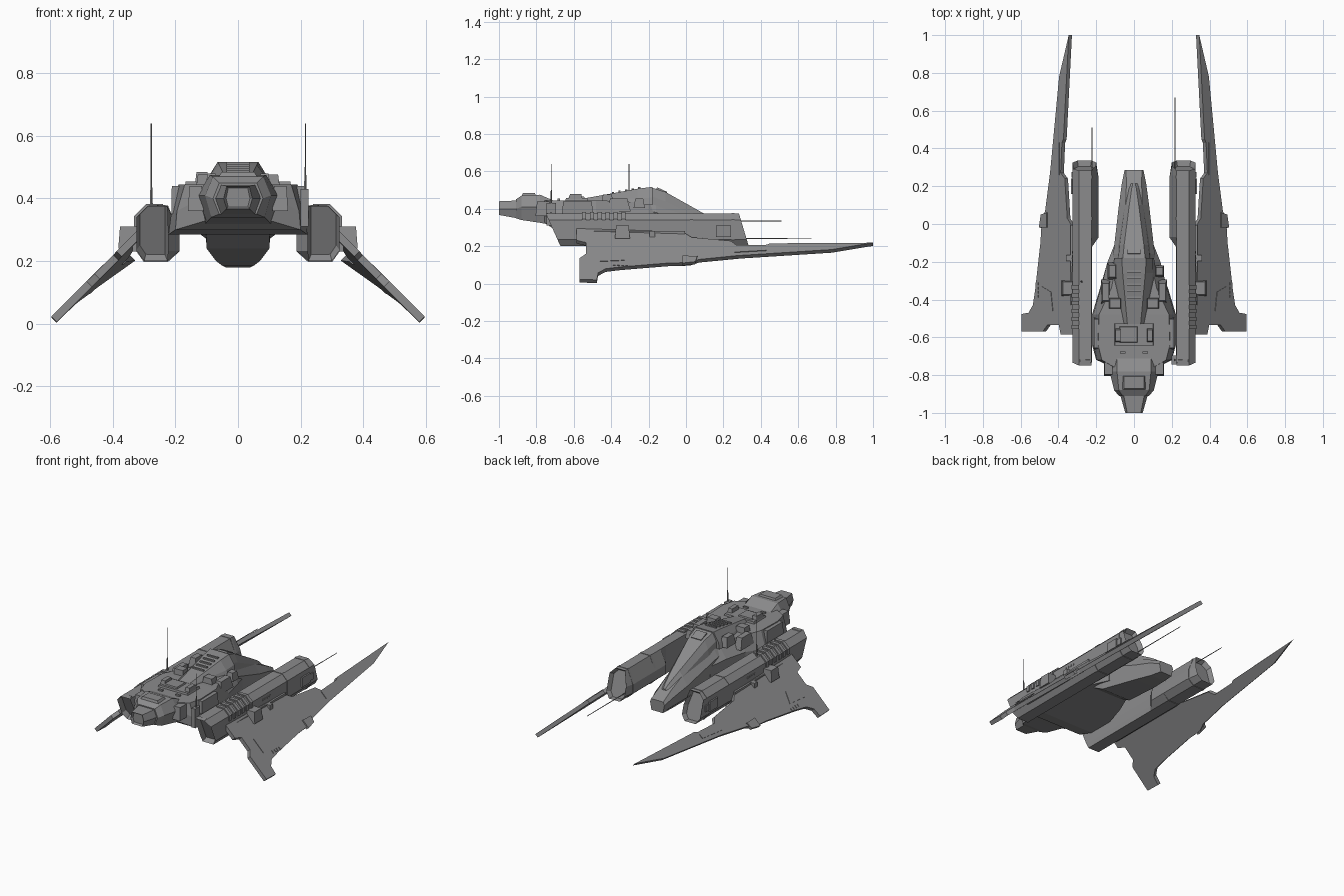
import bpy, bmesh, math
from mathutils import Vector, Matrix

if "Cube" in bpy.data.objects:
    bpy.data.objects.remove(bpy.data.objects["Cube"])

def material(name, v):
    m = bpy.data.materials.new(name)
    m.diffuse_color = (v, v, v * 1.02, 1)
    m.use_nodes = True
    m.node_tree.nodes["Principled BSDF"].inputs["Base Color"].default_value = m.diffuse_color
    return m

GREY = material("hull_grey", 0.26)

def finish(name, bm, mirror=False):
    if mirror:
        d = bmesh.ops.duplicate(bm, geom=bm.verts[:] + bm.edges[:] + bm.faces[:])
        for v in d["geom"]:
            if isinstance(v, bmesh.types.BMVert):
                v.co.x *= -1
    bmesh.ops.recalc_face_normals(bm, faces=bm.faces[:])
    me = bpy.data.meshes.new(name)
    bm.to_mesh(me)
    bm.free()
    me.materials.append(GREY)
    ob = bpy.data.objects.new(name, me)
    bpy.context.collection.objects.link(ob)
    return ob

def loft(name, rings, mirror=False, recess=()):
    """Skin a list of equal point rings; recess end caps as (inset, depth)."""
    bm = bmesh.new()
    vs = [[bm.verts.new(p) for p in r] for r in rings]
    n = len(vs[0])
    for a, b in zip(vs, vs[1:]):
        for i in range(n):
            bm.faces.new((a[i], a[(i + 1) % n], b[(i + 1) % n], b[i]))
    caps = [bm.faces.new(vs[0][::-1]), bm.faces.new(vs[-1])]
    bmesh.ops.recalc_face_normals(bm, faces=bm.faces[:])
    if recess:
        for c in caps:
            bmesh.ops.inset_region(bm, faces=[c], thickness=recess[0], depth=-recess[1])
    return finish(name, bm, mirror)

def hexring(y, wt, zt, wm, zm, wb, zb):
    half = [(wt, zt), (wm, zm), (wb, zb)]
    return [(x, y, z) for x, z in half] + [(-x, y, z) for x, z in half[::-1]]

def box(name, c, s, mirror=False, taper=1.0, rot=None):
    bm = bmesh.new()
    bmesh.ops.create_cube(bm, size=1)
    for v in bm.verts:
        k = taper if v.co.z > 0 else 1
        v.co = Vector((v.co.x * s[0] * k, v.co.y * s[1] * k, v.co.z * s[2]))
    if rot:
        bm.transform(Matrix.Rotation(rot[0], 4, rot[1]))
    bm.transform(Matrix.Translation(c))
    return finish(name, bm, mirror)

def rod(name, a, b, r, r2=None):
    a, b = Vector(a), Vector(b)
    bm = bmesh.new()
    bmesh.ops.create_cone(bm, cap_ends=True, segments=6, radius1=r,
                          radius2=r if r2 is None else r2, depth=(b - a).length)
    bm.transform(Matrix.Translation((a + b) / 2) @
                 (b - a).to_track_quat('Z', 'Y').to_matrix().to_4x4())
    return finish(name, bm)

# Main hull between the nacelles
loft("main_hull", [hexring(*s) for s in [
    (-.76, .10, .445, .12, .40, .10, .33),
    (-.72, .17, .445, .195, .36, .20, .30),
    (-.64, .19, .445, .215, .34, .222, .285),
    (-.48, .185, .445, .215, .34, .222, .285),
    (-.34, .12, .44, .175, .36, .18, .285),
    (-.20, .09, .43, .14, .36, .12, .285),
    (-.10, .06, .40, .10, .34, .10, .27)]])

# Drooping cockpit nose with canopy and raised spine behind it
loft("cockpit_nose", [hexring(*s) for s in [
    (-.24, .065, .48, .11, .40, .10, .285),
    (-.16, .06, .46, .11, .38, .10, .24),
    (.10, .045, .345, .08, .29, .07, .20),
    (.21, .04, .29, .065, .26, .05, .185),
    (.285, .042, .25, .05, .23, .04, .18)]])
loft("canopy", [hexring(*s) for s in [
    (-.19, .06, .515, .085, .47, .09, .40),
    (-.11, .052, .49, .075, .44, .085, .38),
    (.10, .025, .372, .048, .34, .055, .30),
    (.19, .012, .318, .03, .295, .035, .27),
    (.215, .006, .295, .02, .285, .025, .27)]])
loft("spine", [hexring(*s) for s in [
    (-.53, .035, .458, .05, .45, .06, .43),
    (-.26, .06, .507, .10, .455, .12, .42),
    (-.18, .065, .517, .10, .46, .105, .42)]])
for i in range(5):
    y = -.25 - i * .035
    box(f"spine_vent_{i}", (0, y, .508 + (y + .26) * .18), (.075, .012, .012))
box("canopy_frame", (0, -.13, .497), (.07, .06, .012), rot=(-.42, 'X'))

# Rear engine block and nozzle
loft("engine_block", [hexring(*s) for s in [
    (-.91, .06, .45, .08, .40, .06, .35),
    (-.88, .08, .47, .105, .41, .085, .34),
    (-.78, .09, .475, .13, .41, .10, .325),
    (-.70, .09, .44, .13, .40, .11, .31)]])
loft("engine_nozzle", [hexring(*s) for s in [
    (-1.0, .036, .44, .046, .40, .036, .367),
    (-.88, .06, .445, .08, .40, .06, .345)]], recess=(.008, .015))
box("engine_top_plate", (0, -.84, .474), (.13, .08, .022), taper=.8)
box("engine_side_pod", (.135, -.76, .40), (.05, .09, .08), True, .8)

# Deck details
box("deck_hatch", (0, -.585, .449), (.21, .12, .016), taper=.95)
box("deck_hatch_cover", (-.03, -.585, .458), (.10, .09, .014), taper=.9)
box("deck_bump", (.085, -.59, .46), (.035, .08, .04), True, .75)
box("shoulder_box", (.10, -.42, .452), (.07, .06, .05), True, .8)
box("cheek_box", (.15, -.36, .42), (.05, .13, .07), True, .7)
box("left_sensor", (-.115, -.25, .455), (.05, .09, .06), taper=.7)
box("right_sensor", (.135, -.25, .43), (.05, .06, .05), taper=.7)
box("flank_plate", (.198, -.58, .395), (.03, .17, .09), True, .9)
box("rear_rail", (.06, -.68, .448), (.03, .012, .012), True)

# Side nacelles: chamfered tubes with slanted, recessed ends
def nacelle(y, ix, slant=0.0, g=1.0):
    p = [(.225, .375), (.29, .375), (.325, .34), (.325, .235), (.30, .20),
         (.225, .20), (ix, .232), (ix, .288)]
    p = [(.27 + (x - .27) * g, .288 + (z - .288) * g) for x, z in p]
    return [(x, y + (.375 - z) * slant, z) for x, z in p]

loft("nacelle", [nacelle(-.75, .222, .45), nacelle(-.12, .222), nacelle(-.07, .187),
                 nacelle(.24, .187), nacelle(.283, .20, .3)], True, (.012, .03))
for i, y in enumerate((.03, .25)):
    loft(f"nacelle_band_{i}", [nacelle(y - .008, .19, 0, 1.03),
                               nacelle(y + .008, .19, 0, 1.03)], True)
rib = [(.24, .37), (.24, .382), (.293, .382), (.332, .344), (.332, .31), (.32, .31)]
for i in range(6):
    y = -.545 + i * .042
    loft(f"nacelle_rib_{i}", [[(x, y + d, z) for x, z in rib] for d in (-.011, .011)], True)
box("nacelle_side_box", (.325, .20, .28), (.018, .08, .06), True)
box("nacelle_front_latch", (.325, .26, .28), (.014, .03, .04), True)
for i in range(4):
    rod(f"nacelle_port_{i}", (.32, -.215 + i * .022, .313), (.329, -.215 + i * .022, .313), .008)
    rod(f"nacelle_port_left_{i}", (-.32, -.215 + i * .022, .313),
        (-.329, -.215 + i * .022, .313), .008)

# Slanted wings with long forward prongs
SLOPE, MID = .03, .585
def on_wing(x, y, off=0.0):
    n = Vector((1, SLOPE, 1)).normalized()
    return Vector((x, y, MID - x - SLOPE * y)) + n * off

outline = [(.337, 1.0), (.388, .78), (.436, .27), (.462, .07), (.48, .02), (.487, -.10),
           (.515, -.35), (.527, -.43), (.55, -.47), (.588, -.477), (.588, -.57),
           (.475, -.57), (.45, -.535), (.39, -.535), (.38, -.585), (.31, -.585),
           (.31, -.03), (.345, .03), (.358, .24), (.38, .27), (.373, .43), (.365, .45)]
wing = loft("wing", [[on_wing(x, y, d) for x, y in outline] for d in (-.012, .012)], True)
for v in wing.data.vertices:          # thin the prong tips
    if v.co.y > .9:
        v.co.z -= .008

def wing_plate(name, pts, lo, hi):
    loft(name, [[on_wing(x, y, d) for x, y in pts] for d in (lo, hi)], True)

wing_plate("wing_panel", [(.42, -.46), (.49, -.46), (.48, -.33), (.43, -.36)], .01, .015)
wing_plate("wing_prong_panel", [(.385, .26), (.42, .26), (.405, .43), (.385, .43)], .01, .016)
wing_plate("wing_edge_fin", [(.45, -.02), (.49, -.02), (.48, .05), (.45, .06)], .0, .02)
for i in range(4):
    y = -.39 + i * .022
    wing_plate(f"wing_port_{i}", [(.497, y), (.509, y), (.509, y + .013), (.497, y + .013)],
               .01, .016)
# Wing joints
box("wing_joint", (.345, -.34, .275), (.075, .08, .07), True, .85)
box("wing_root_strip", (.322, -.28, .255), (.03, .55, .05), True)
box("wing_clamp", (.345, -.18, .265), (.03, .03, .03), True)

# Antennas and gun barrels
rod("left_antenna_base", (-.277, -.305, .37), (-.277, -.305, .45), .006, .003)
rod("left_antenna", (-.277, -.305, .44), (-.277, -.305, .64), .002)
rod("right_antenna_base", (.215, -.72, .35), (.215, -.72, .50), .006, .003)
rod("right_antenna", (.215, -.72, .45), (.215, -.72, .64), .002)
box("right_antenna_mount", (.212, -.72, .37), (.025, .05, .12))
rod("left_barrel", (-.222, .26, .335), (-.222, .51, .335), .003, .002)
rod("right_barrel", (.217, .26, .24), (.217, .67, .24), .003, .002)
